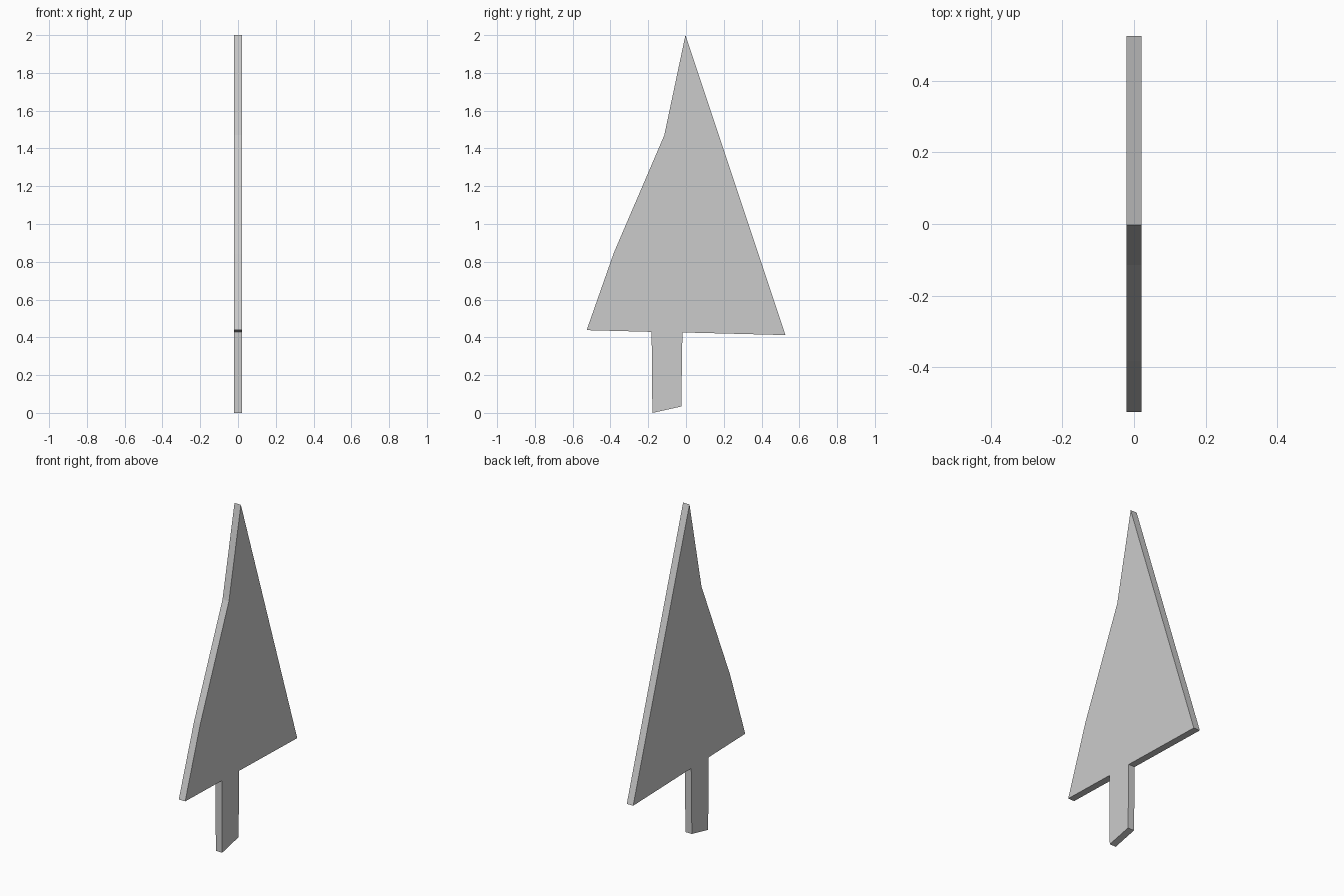
import bpy, bmesh

if "Cube" in bpy.data.objects:
    bpy.data.objects.remove(bpy.data.objects["Cube"])

THICKNESS = 0.042

# Tree outline in (y, z), from the tip down the left side, round the trunk and back
OUTLINE = [
    (-0.003, 2.0), (-0.115, 1.47), (-0.383, 0.845), (-0.526, 0.438),
    (-0.182, 0.429), (-0.178, 0.0), (-0.025, 0.034), (-0.019, 0.426),
    (0.526, 0.412),
]


def extruded_panel(name, outline, thickness):
    bm = bmesh.new()
    face = bm.faces.new([bm.verts.new((-thickness / 2, y, z)) for y, z in outline])
    ext = bmesh.ops.extrude_face_region(bm, geom=[face], use_keep_orig=True)
    verts = [g for g in ext["geom"] if isinstance(g, bmesh.types.BMVert)]
    bmesh.ops.translate(bm, verts=verts, vec=(thickness, 0, 0))
    bmesh.ops.recalc_face_normals(bm, faces=bm.faces)
    mesh = bpy.data.meshes.new(name)
    bm.to_mesh(mesh)
    bm.free()
    obj = bpy.data.objects.new(name, mesh)
    bpy.context.collection.objects.link(obj)
    return obj


# Flat tree panel, crown and trunk cut from one board
extruded_panel("tree_panel", OUTLINE, THICKNESS)
